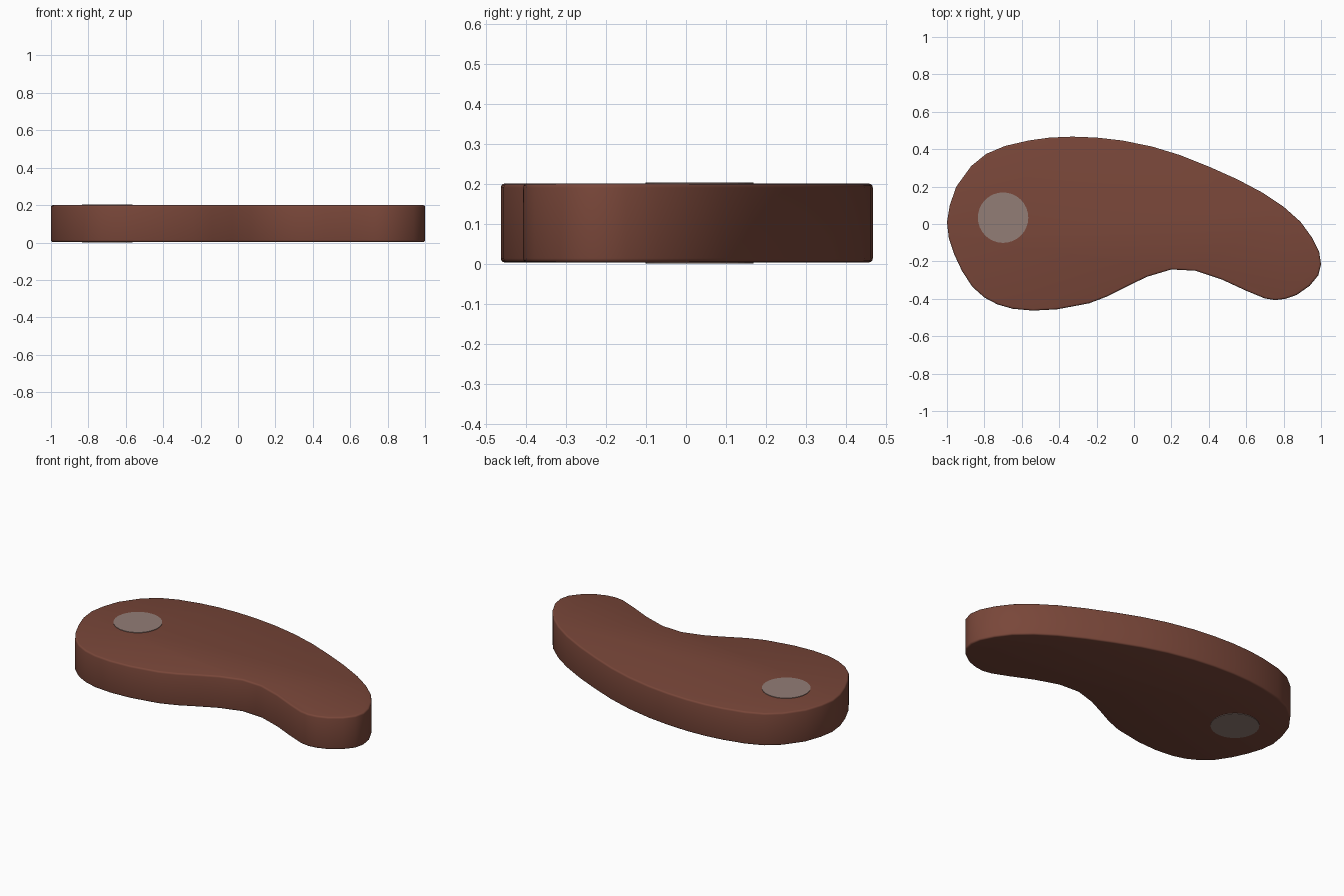
import bpy
import bmesh
import math

if "Cube" in bpy.data.objects:
    bpy.data.objects.remove(bpy.data.objects["Cube"])


def material(name, color):
    m = bpy.data.materials.new(name)
    m.diffuse_color = (*color, 1)
    m.use_nodes = True
    m.node_tree.nodes["Principled BSDF"].inputs["Base Color"].default_value = m.diffuse_color
    return m


def slab(name, outline, z0, z1, mat, bevel=0.0):
    """Extrude an outline from z0 to z1, optionally rounding both rims."""
    bm = bmesh.new()
    base = bm.faces.new([bm.verts.new((x, y, z0)) for x, y in outline])
    up = bmesh.ops.extrude_face_region(bm, geom=[base], use_keep_orig=True)
    for v in up["geom"]:
        if isinstance(v, bmesh.types.BMVert):
            v.co.z = z1
    bmesh.ops.recalc_face_normals(bm, faces=bm.faces[:])
    if bevel:
        rims = [e for e in bm.edges if abs(e.verts[0].co.z - e.verts[1].co.z) < 1e-5]
        bmesh.ops.bevel(bm, geom=rims, offset=bevel, segments=3, profile=0.5,
                        affect='EDGES', clamp_overlap=True)
    for f in bm.faces:
        f.smooth = bool(bevel)
    mesh = bpy.data.meshes.new(name)
    bm.to_mesh(mesh)
    bm.free()
    mesh.materials.append(mat)
    ob = bpy.data.objects.new(name, mesh)
    bpy.context.collection.objects.link(ob)
    return ob


brown = material("reddish brown", (0.19, 0.062, 0.041))
grey = material("warm grey", (0.29, 0.205, 0.18))

# Curved bean-shaped body with rounded rims
outline = [
    (-1.0, 0.01), (-0.985, 0.1), (-0.95, 0.2), (-0.87, 0.31), (-0.79, 0.375),
    (-0.69, 0.417), (-0.56, 0.447), (-0.45, 0.462), (-0.33, 0.467),
    (-0.2, 0.462), (-0.06, 0.446), (0.1, 0.413), (0.25, 0.367), (0.4, 0.307),
    (0.55, 0.24), (0.69, 0.166), (0.8, 0.092), (0.89, 0.012), (0.95, -0.07),
    (0.99, -0.15), (1.0, -0.215), (0.985, -0.275), (0.94, -0.33),
    (0.87, -0.379), (0.81, -0.4), (0.755, -0.407), (0.7, -0.398),
    (0.6, -0.357), (0.47, -0.297), (0.33, -0.25), (0.2, -0.243),
    (0.07, -0.282), (-0.03, -0.33), (-0.14, -0.386), (-0.24, -0.424),
    (-0.41, -0.456), (-0.54, -0.463), (-0.65, -0.453), (-0.73, -0.43),
    (-0.8, -0.393), (-0.865, -0.335), (-0.92, -0.25), (-0.96, -0.165),
    (-0.99, -0.075),
]
slab("curved_body", outline, 0.003, 0.2, brown, bevel=0.01)

# Round pin passing through the wide end, showing on both faces
pin = [(-0.70 + 0.135 * math.cos(i * math.tau / 32),
        0.034 + 0.135 * math.sin(i * math.tau / 32)) for i in range(32)]
slab("round_pin", pin, 0.0, 0.203, grey)
